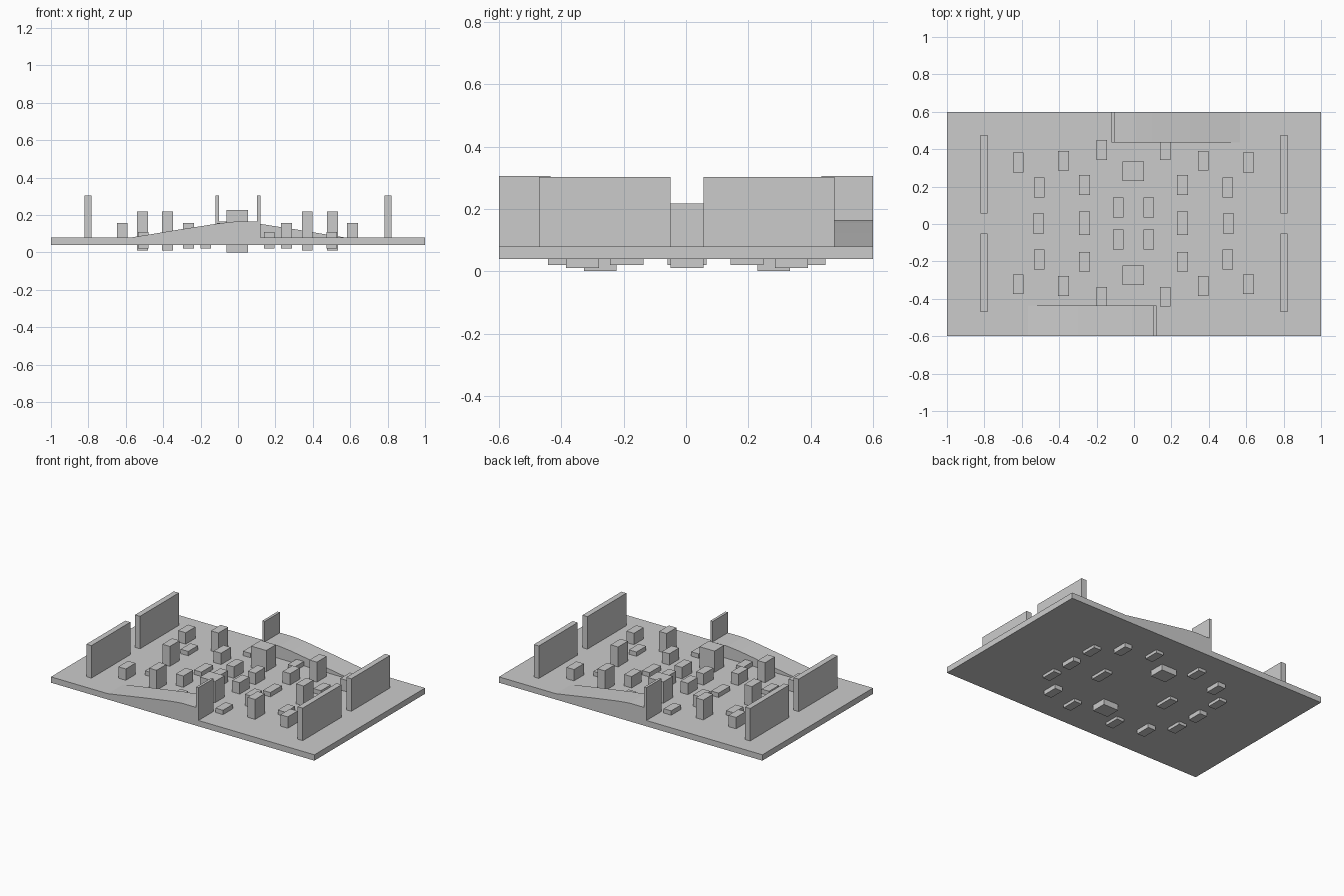
import bpy, bmesh

if "Cube" in bpy.data.objects:
    bpy.data.objects.remove(bpy.data.objects["Cube"])


def box(name, x, y, sx, sy, z0, z1):
    bm = bmesh.new()
    bmesh.ops.create_cube(bm, size=1)
    for v in bm.verts:
        v.co.x = x + v.co.x * sx
        v.co.y = y + v.co.y * sy
        v.co.z = z0 + (v.co.z + 0.5) * (z1 - z0)
    me = bpy.data.meshes.new(name)
    bm.to_mesh(me)
    bm.free()
    ob = bpy.data.objects.new(name, me)
    bpy.context.collection.objects.link(ob)
    return ob


def ramp(name, profile, y0, y1, turn):
    # extrude an x-z profile along y; turn = -1 rotates half a turn about z
    bm = bmesh.new()
    face = bm.faces.new([bm.verts.new((x * turn, y0 * turn, z)) for x, z in profile])
    ext = bmesh.ops.extrude_face_region(bm, geom=[face])
    for v in ext["geom"]:
        if isinstance(v, bmesh.types.BMVert):
            v.co.y = y1 * turn
    bmesh.ops.recalc_face_normals(bm, faces=bm.faces)
    me = bpy.data.meshes.new(name)
    bm.to_mesh(me)
    bm.free()
    ob = bpy.data.objects.new(name, me)
    bpy.context.collection.objects.link(ob)


# ground slab
box("floor_slab", 0, 0, 2, 1.2, 0.04, 0.08)

# tall end walls, two at each end
for sx in (-1, 1):
    for sy in (-1, 1):
        box("end_wall", sx * 0.802, 0.003 + sy * 0.2635, 0.038, 0.421, 0.06, 0.303)

# side ramps with a screen at their high end
profile = [(-0.58, 0.078), (-0.3, 0.124), (-0.1, 0.155), (-0.01, 0.165),
           (0.105, 0.165), (0.105, 0.078)]
for turn, side in ((1, "front"), (-1, "back")):
    ramp(side + "_ramp", profile, -0.6, -0.435, turn)
    box(side + "_ramp_screen", turn * 0.111, turn * -0.5175, 0.018, 0.165, 0.06, 0.305)

# cover blocks: name, x, y, width, depth, bottom, top (mirrored in x and y)
W, D = 0.057, 0.106
blocks = [
    ("tall_block", 0.374, 0.335, W, D, 0.011, 0.217),
    ("tall_block", 0.508, 0, W, D, 0.011, 0.217),
    ("medium_block", 0.615, 0.325, W, D, 0.05, 0.158),
    ("medium_block", 0.262, 0.205, W, D, 0.05, 0.158),
    ("medium_block", 0.082, 0.085, W, D, 0.05, 0.158),
    ("low_block", 0.17, 0.392, W, D, 0.02, 0.11),
    ("low_block", 0.504, 0.193, W, D, 0.02, 0.11),
    ("low_block", 0.262, 0, W, 0.125, 0.02, 0.11),
    ("centre_block", 0, 0.278, 0.115, 0.104, 0.0, 0.226),
]
for name, x, y, w, d, z0, z1 in blocks:
    for sx in ((1, -1) if x else (1,)):
        for sy in ((1, -1) if y else (1,)):
            box(name, sx * x - 0.003, sy * y + 0.003, w, d, z0, z1)
